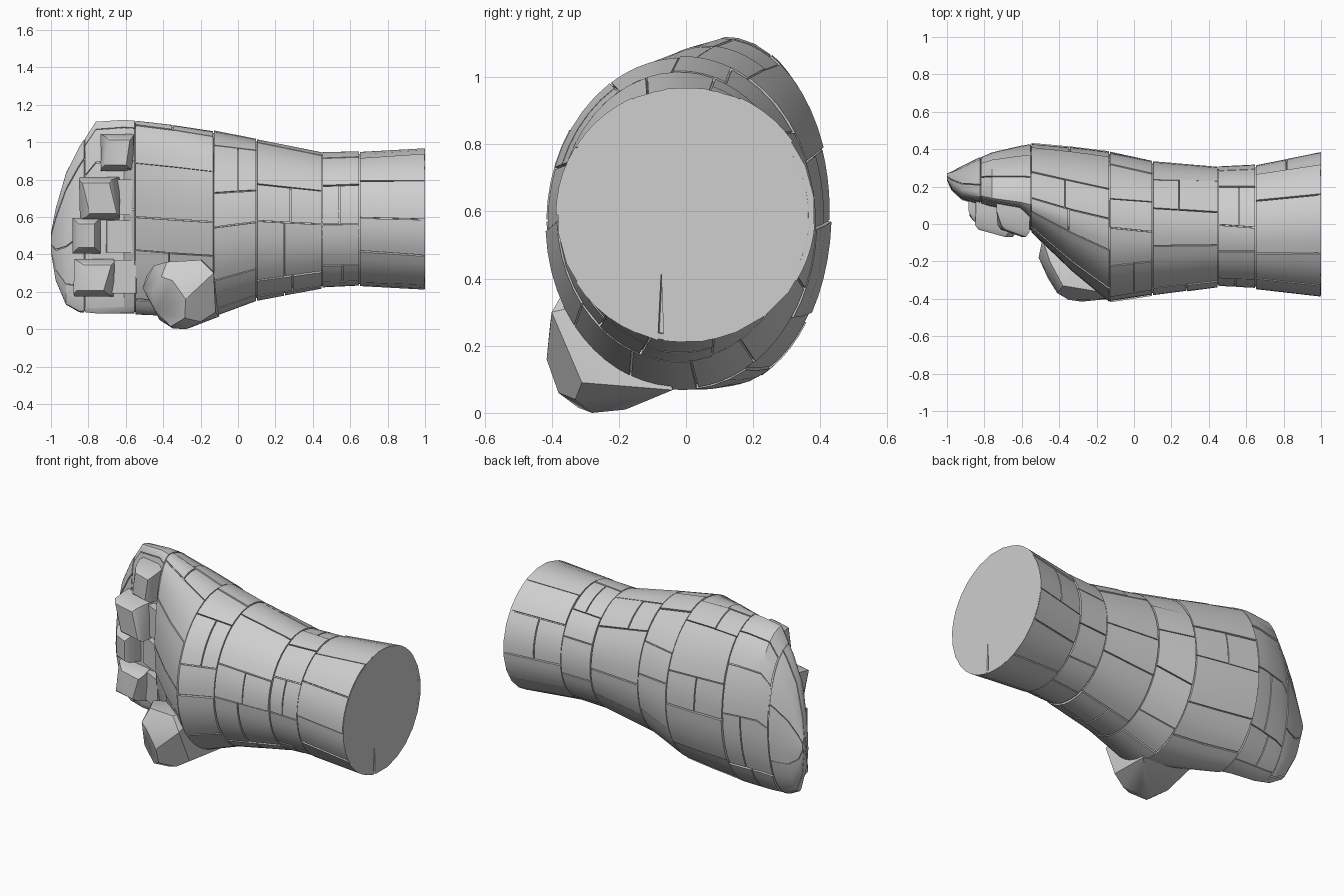
import bpy, bmesh, math, random
from mathutils import Vector

random.seed(4)
if "Cube" in bpy.data.objects:
    bpy.data.objects.remove(bpy.data.objects["Cube"], do_unlink=True)

stone = bpy.data.materials.new("grey_stone")
stone.use_nodes = True
stone.diffuse_color = (0.62, 0.62, 0.62, 1)
stone.node_tree.nodes["Principled BSDF"].inputs["Base Color"].default_value = (0.62, 0.62, 0.62, 1)

# Arm and fist sections: x, z low, z high, y front, y of the widest height, y back
SECTIONS = [
    (1.00, .21, .97, -.385, 0, .385), (.65, .23, .95, -.345, -.015, .315),
    (.45, .22, .945, -.335, -.015, .305), (.10, .155, 1.015, -.38, -.02, .335),
    (-.13, .07, 1.06, -.415, -.01, .385), (-.33, .07, 1.09, -.25, .04, .41),
    (-.55, .08, 1.115, -.04, .11, .43), (-.61, .08, 1.12, .06, .12, .42),
    (-.76, .08, 1.11, .09, .14, .385), (-.85, .09, .97, .11, .16, .345),
    (-.92, .13, .83, .13, .18, .31), (-.975, .26, .64, .18, .22, .28),
    (-1.0, .41, .51, .235, .25, .27)]


def section(x):
    """Centre y and z, then front, back and vertical radii of the cross-section at x."""
    for p, q in zip(SECTIONS, SECTIONS[1:]):
        if p[0] >= x >= q[0]:
            t = (p[0] - x) / (p[0] - q[0])
            zl, zh, yf, yc, yb = [a + (b - a) * t for a, b in zip(p[1:], q[1:])]
            break
    return yc, (zl + zh) / 2, yc - yf, yb - yc, (zh - zl) / 2


def surface(x, a, inset=0.0):
    yc, zc, front, back, hz = section(x)
    hy = back if math.cos(a) > 0 else front
    return Vector((x, yc + (hy - inset) * math.cos(a), zc + (hz - inset) * math.sin(a)))


def finish(bm, name, thickness=0.0, angle=30):
    mesh = bpy.data.meshes.new(name)
    bm.to_mesh(mesh)
    bm.free()
    mesh.materials.append(stone)
    ob = bpy.data.objects.new(name, mesh)
    bpy.context.collection.objects.link(ob)
    bpy.ops.object.select_all(action='DESELECT')
    ob.select_set(True)
    bpy.context.view_layer.objects.active = ob
    if thickness:
        mod = ob.modifiers.new("depth", 'SOLIDIFY')
        mod.thickness, mod.offset = thickness, -1
        bpy.ops.object.modifier_apply(modifier=mod.name)
    bpy.ops.object.shade_smooth_by_angle(angle=math.radians(angle))


def hull(name, points):
    bm = bmesh.new()
    for p in points:
        bm.verts.new(p)
    bmesh.ops.convex_hull(bm, input=bm.verts[:])
    loose = [v for v in bm.verts if not v.link_faces]
    bmesh.ops.delete(bm, geom=loose, context='VERTS')
    bmesh.ops.recalc_face_normals(bm, faces=bm.faces[:])
    finish(bm, name, angle=32)


# Inner core, just below the blocks
bm = bmesh.new()
SIDES = 48
rings = []
for x in [s[0] for s in SECTIONS]:
    xx = max(min(x, .96), -.995)
    rings.append([bm.verts.new(surface(xx, 2 * math.pi * i / SIDES, .012)) for i in range(SIDES)])
for r, s in zip(rings, rings[1:]):
    for i in range(SIDES):
        k = (i + 1) % SIDES
        bm.faces.new((r[i], s[i], s[k], r[k]))
bm.faces.new(rings[0])
bm.faces.new(rings[-1][::-1])
bmesh.ops.recalc_face_normals(bm, faces=bm.faces[:])
finish(bm, "stone_core")

# Flat end of the wrist with a narrow crack at the bottom
bm = bmesh.new()
outline = []
for i in range(24):
    outline.append(surface(1.0, 2 * math.pi * (i + .5) / 24))
    if i == 16:
        outline += [Vector((1, -.084, .216)), Vector((1, -.074, .42)), Vector((1, -.066, .215))]
cap = bm.faces.new([bm.verts.new(p) for p in outline])
ext = bmesh.ops.extrude_face_region(bm, geom=[cap], use_keep_orig=True)
for v in ext["geom"]:
    if isinstance(v, bmesh.types.BMVert):
        v.co = (v.co.x - .04, v.co.y * .95, .59 + (v.co.z - .59) * .95)
bmesh.ops.recalc_face_normals(bm, faces=bm.faces[:])
finish(bm, "wrist_end")


# Fitted stone blocks in staggered bands
def block(bm, x0, x1, cuts0, cuts1, gap=.003):
    lift = random.uniform(-.004, .004)
    knots = [s[0] for s in SECTIONS if x1 + .01 < s[0] < x0 - .01]
    end1 = x1 if x1 == -1 else x1 + gap
    grid = []
    for x in [x0 - gap] + knots + [end1]:
        t = (x0 - x) / (x0 - x1)
        _, _, front, back, hz = section(x)
        lo = cuts0[0] + (cuts1[0] - cuts0[0]) * t
        hi = cuts0[1] + (cuts1[1] - cuts0[1]) * t

        def trim(a):
            hy = back if math.cos(a) > 0 else front
            return min(gap / math.hypot(hy * math.sin(a), hz * math.cos(a)), .05)
        lo, hi = lo + trim(lo), hi - trim(hi)
        n = 5
        grid.append([bm.verts.new(surface(x, lo + (hi - lo) * j / n, lift)) for j in range(n + 1)])
    for r, s in zip(grid, grid[1:]):
        for j in range(len(r) - 1):
            bm.faces.new((r[j], s[j], s[j + 1], r[j + 1]))


bands = [(1.0, .65, 10), (.65, .45, 11), (.45, .10, 10), (.10, -.13, 12),
         (-.13, -.55, 12), (-.55, -.82, 10), (-.82, -1.0, 7)]
bm = bmesh.new()
for b, (x0, x1, count) in enumerate(bands):
    step = 2 * math.pi / count
    cuts = []
    for i in range(count):
        a = b * .37 + step * (i + random.uniform(-.2, .2))
        cuts.append((a, a + random.uniform(-.09, .09) * step))
    cuts.append([c + 2 * math.pi for c in cuts[0]])
    for p, q in zip(cuts, cuts[1:]):
        first, last = (p[0], q[0]), (p[1], q[1])
        if random.random() < 1.6 * (x0 - x1 - .15):
            t = random.uniform(.4, .6)
            xm = x0 + (x1 - x0) * t
            mid = tuple(a + (c - a) * t for a, c in zip(first, last))
            block(bm, x0, xm, first, mid)
            block(bm, xm, x1, mid, last)
        else:
            block(bm, x0, x1, first, last)
finish(bm, "stone_blocks", thickness=.018)

# Curled fingertips: x range, z range, tip y, sideways lean of the tip
fingers = [("index", -.73, -.56, .85, 1.04, -.05, .01), ("middle", -.84, -.64, .59, .81, -.05, -.02),
           ("ring", -.88, -.74, .41, .59, -.01, .0), ("little", -.87, -.67, .18, .37, .0, .02)]
for name, xa, xb, za, zb, tip, lean in fingers:
    points = []
    for y, grow in ((.18, .005), (.07, .005), (tip + .025, -.01), (tip, -.028)):
        for x, sx in ((xa, -1), (xb, 1)):
            for z, sz in ((za, -1), (zb, 1)):
                slant = .02 * sx if y < .07 else 0
                skew = lean * sz if y < .07 else 0
                points.append((x + sx * grow + skew, y - slant, z + sz * grow))
    hull(name + "_fingertip", points)

# Knuckle stones joining the fingers to the palm
for i, (za, zb) in enumerate(((.19, .37), (.41, .58), (.61, .80))):
    hull("knuckle_%d" % (i + 1), [(x, y, z) for x, y in ((-.72, .15), (-.70, .06), (-.545, -.02), (-.53, .15))
                                  for z in (za, zb)])

# Thumb: folded body and flat tip facet
hull("thumb", [
    (-.41, -.37, .28), (-.35, -.405, .26), (-.28, -.415, .16), (-.285, -.38, .06),
    (-.36, -.32, .015), (-.44, -.30, .10), (-.46, -.29, .20), (-.51, -.18, .22),
    (-.49, -.08, .28), (-.45, -.20, .34), (-.38, -.33, .36), (-.20, -.36, .37),
    (-.13, -.40, .30), (-.12, -.31, .09), (-.35, -.27, .005), (-.28, -.28, .0),
    (-.25, -.18, .01), (-.10, -.04, .068), (-.42, -.02, .10), (-.42, -.21, .05),
    (-.20, -.33, .04), (-.15, -.10, .37)])
